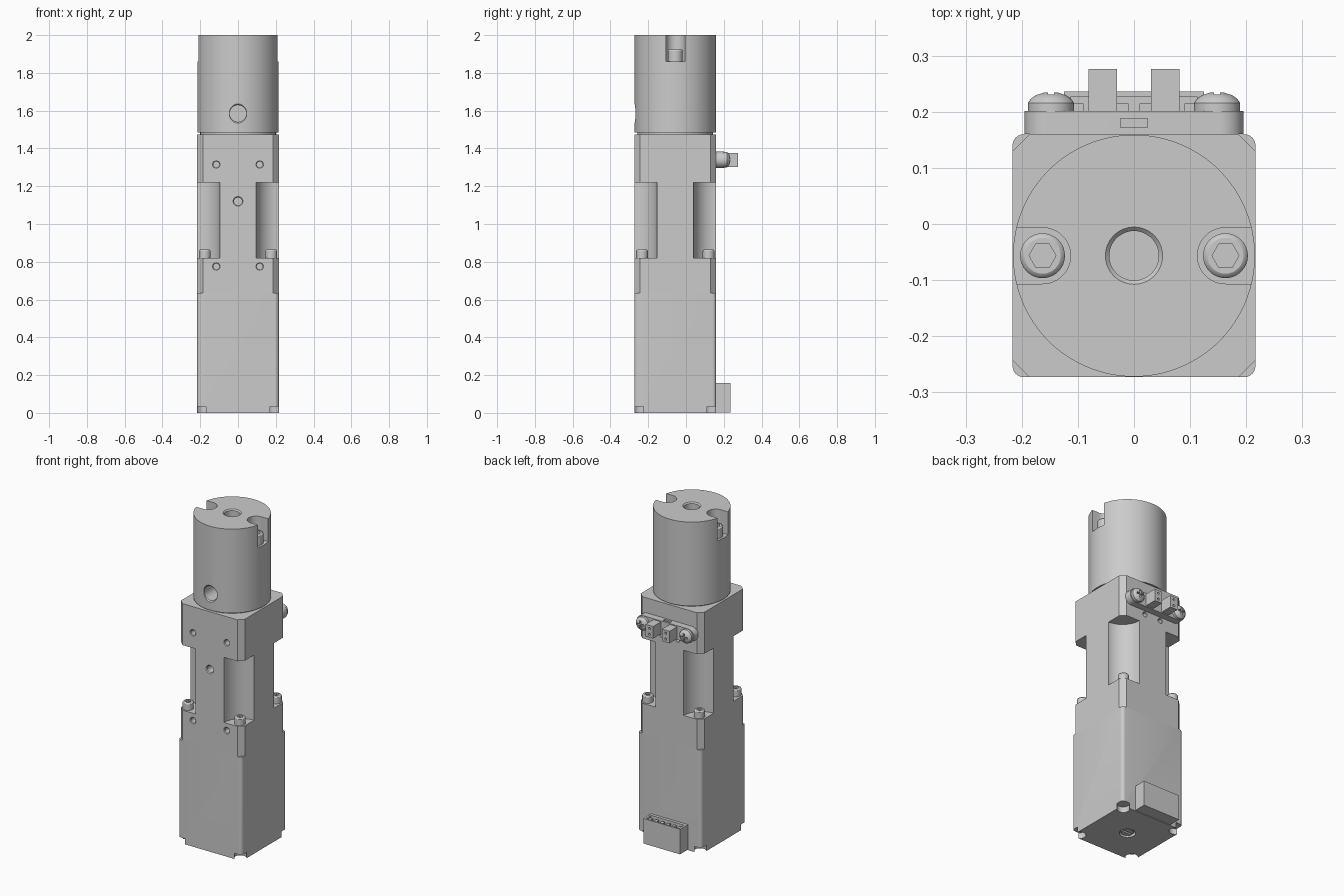
import bpy, bmesh
from math import radians, pi, cos, sin

if "Cube" in bpy.data.objects:
    bpy.data.objects.remove(bpy.data.objects["Cube"])

CY = -0.0565      # y of the main axis
H = 0.2165        # half width of the square body
CORNERS = [(sx, sy) for sx in (-1, 1) for sy in (-1, 1)]
UP, FRONT, BACK, DOWN = 0, 90, -90, 180   # x rotation that turns local z to a direction


def make(name, bm, loc=(0, 0, 0), rx=0):
    bmesh.ops.remove_doubles(bm, verts=bm.verts, dist=1e-5)
    bmesh.ops.recalc_face_normals(bm, faces=bm.faces)
    me = bpy.data.meshes.new(name)
    bm.to_mesh(me)
    bm.free()
    ob = bpy.data.objects.new(name, me)
    ob.location = loc
    ob.rotation_euler.x = radians(rx)
    bpy.context.collection.objects.link(ob)
    return ob


def prism(name, pts, z0, z1, loc=(0, 0, 0), rx=0):
    bm = bmesh.new()
    face = bm.faces.new([bm.verts.new((x, y, z0)) for x, y in pts])
    new = bmesh.ops.extrude_face_region(bm, geom=[face])['geom']
    bmesh.ops.translate(bm, vec=(0, 0, z1 - z0),
                        verts=[v for v in new if isinstance(v, bmesh.types.BMVert)])
    return make(name, bm, loc, rx)


def box(name, x0, x1, y0, y1, z0, z1):
    return prism(name, [(x0, y0), (x1, y0), (x1, y1), (x0, y1)], z0, z1)


def rounded(hx, hy, r, n):
    """Rounded rectangle outline; n=1 gives a plain chamfer."""
    pts = []
    for q, (sx, sy) in enumerate([(1, 1), (-1, 1), (-1, -1), (1, -1)]):
        for i in range(n + 1):
            a = pi / 2 * (q + i / n)
            pts.append((sx * (hx - r) + r * cos(a), sy * (hy - r) + r * sin(a)))
    return pts


def lathe(name, profile, loc, rx=UP, n=48):
    bm = bmesh.new()
    vs = [bm.verts.new((r, 0, z)) for r, z in profile]
    es = [bm.edges.new(p) for p in zip(vs, vs[1:])]
    bmesh.ops.spin(bm, geom=vs + es, cent=(0, 0, 0), axis=(0, 0, 1),
                   angle=2 * pi, steps=n, use_merge=True)
    return make(name, bm, loc, rx)


def cyl(name, r, z0, z1, loc, rx=UP, n=48):
    return lathe(name, [(0, z0), (r, z0), (r, z1), (0, z1)], loc, rx, n)


def hole(r, depth, loc, rx, c=0.005):
    """Cutter for a blind hole with a chamfered mouth."""
    return lathe("cutter", [(0, -depth), (r, -depth), (r, -c), (r + c, 0),
                            (r + c, 0.03), (0, 0.03)], loc, rx)


def cut(target, cutters):
    for c in cutters:
        m = target.modifiers.new("cut", 'BOOLEAN')
        m.operation, m.solver, m.object = 'DIFFERENCE', 'EXACT', c
        bpy.context.view_layer.objects.active = target
        bpy.ops.object.modifier_apply(modifier=m.name)
        bpy.data.objects.remove(c)


def socket_screw(name, r, h, loc, hex_r):
    ob = lathe(name, [(0, -0.01), (r, -0.01), (r, h - 0.008), (r - 0.003, h - 0.003),
                      (r - 0.008, h), (0, h)], loc, n=32)
    cut(ob, [cyl("cutter", hex_r, h * 0.4, h + 0.02, loc, n=6)])


# Motor: rounded square with corner notches and a slotted shaft end underneath
motor = prism("motor", rounded(H, H, 0.02, 6), 0, 0.635, (0, CY, 0))
cut(motor, [cyl("cutter", 0.035, -0.02, 0.035, (sx * 0.187, CY + sy * 0.187, 0), n=32)
            for sx, sy in CORNERS])
cut(motor, [cyl("cutter", 0.045, -0.02, 0.02, (0, CY, 0))])
shaft = cyl("shaft_end", 0.034, 0.004, 0.03, (0, CY, 0))
cut(shaft, [box("cutter", -0.05, 0.05, CY - 0.006, CY + 0.006, -0.01, 0.014)])

# Gear housing: chamfered square with four concave corner pockets and tapped holes
housing = prism("gear_housing", rounded(H, H, 0.03, 1), 0.635, 1.475, (0, CY, 0))
cut(housing, [cyl("cutter", 0.12, 0.82, 1.22, (sx * H, CY + sy * H, 0), n=96)
              for sx, sy in CORNERS])
cut(housing, [hole(0.016, 0.06, (x, CY - H, z), FRONT, 0.004)
              for x in (-0.115, 0.115) for z in (0.775, 1.315)])
cut(housing, [hole(0.021, 0.08, (0, CY - H, 1.12), FRONT)])
cut(housing, [hole(0.013, 0.05, (x, CY + H, 1.275), BACK, 0.003) for x in (-0.055, 0.055)])

# Housing screws standing on the pocket floors
for sx, sy in CORNERS:
    socket_screw("housing_screw", 0.031, 0.045, (sx * 0.176, CY + sy * 0.176, 0.82), 0.016)

# Neck and round output hub
cyl("hub_neck", 0.2, 1.465, 1.49, (0, CY, 0), n=96)
hub = lathe("output_hub", [(0, 1.484), (0.2155, 1.484), (0.2155, 2), (0, 2)], (0, CY, 0), n=128)
cut(hub, [hole(0.044, 0.2, (0, CY, 2), UP, 0.007),
          hole(0.044, 0.13, (0, CY - H, 1.585), FRONT, 0.008)])

# U-shaped slots in the hub, each with a clamp screw
for s in (-1, 1):
    u = [(s * (0.163 - 0.05 * sin(pi * i / 24)), CY + 0.05 * cos(pi * i / 24)) for i in range(25)]
    cut(hub, [prism("cutter", u + [(s * 0.3, CY - 0.05), (s * 0.3, CY + 0.05)], 1.86, 2.05)])
    socket_screw("clamp_screw", 0.04, 0.065, (s * 0.163, CY, 1.86), 0.024)

# Sensor plate on the back with a small notch on its top edge
PZ, PY = 1.34, CY + H
plate = prism("sensor_plate", rounded(0.195, 0.043, 0.042, 12), 0, 0.041, (0, PY, PZ), BACK)
cut(plate, [box("cutter", -0.024, 0.024, PY + 0.012, PY + 0.028, PZ + 0.033, PZ + 0.06)])

# Sensor posts with two small eyes, and cross-recessed dome screws
for s in (-1, 1):
    x0, x1 = sorted((s * 0.03, s * 0.081))
    post = box("sensor_post", x0, x1, PY + 0.04, 0.276, PZ - 0.037, PZ + 0.037)
    cut(post, [cyl("cutter", 0.007, -0.012, 0.02, (s * 0.0555, 0.276, PZ + dz), BACK, 16)
               for dz in (-0.018, 0.018)])
    sx = s * 0.148
    dome = [(0, 0.035), (0.014, 0.034), (0.026, 0.03), (0.035, 0.024), (0.041, 0.016),
            (0.041, -0.005), (0, -0.005)]
    screw = lathe("plate_screw", dome, (sx, PY + 0.04, PZ), BACK, 40)
    y0, y1 = PY + 0.06, PY + 0.1
    cut(screw, [box("cutter", sx - 0.023, sx + 0.023, y0, y1, PZ - 0.005, PZ + 0.005),
                box("cutter", sx - 0.005, sx + 0.005, y0, y1, PZ - 0.023, PZ + 0.023)])

# Cable connector at the foot of the back, open on top, with a row of contacts
conn = box("connector", -0.125, 0.125, PY - 0.005, 0.236, 0.003, 0.157)
cut(conn, [box("cutter", -0.112, 0.112, 0.178, 0.227, 0.11, 0.2)])
for i in range(6):
    x = -0.1 + 0.04 * i
    box("connector_contact", x - 0.01, x + 0.01, 0.19, 0.215, 0.1, 0.148)

# Smooth shading on the round surfaces
bpy.ops.object.select_all(action='SELECT')
bpy.context.view_layer.objects.active = hub
bpy.ops.object.shade_smooth_by_angle(angle=radians(30))
